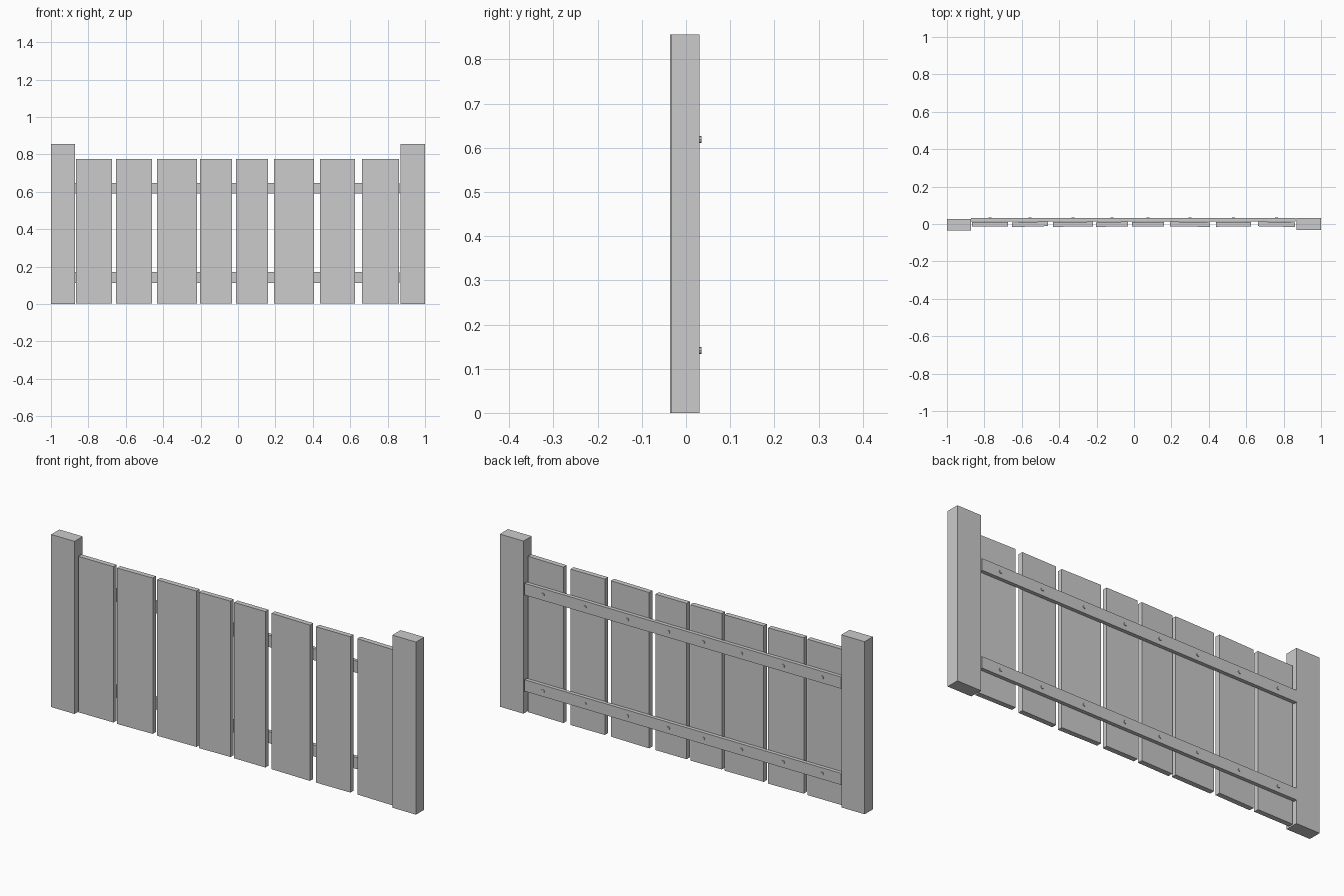
import bpy
import bmesh
from math import radians
from mathutils import Matrix

default_cube = bpy.data.objects.get("Cube")
if default_cube:
    bpy.data.objects.remove(default_cube, do_unlink=True)

# Single plain grey
grey = bpy.data.materials.new("plain_grey")
grey.use_nodes = True
colour = (0.6, 0.6, 0.6, 1)
grey.diffuse_color = colour
grey.node_tree.nodes["Principled BSDF"].inputs["Base Color"].default_value = colour


def finish(name, bm, location, turn=0):
    mesh = bpy.data.meshes.new(name)
    bm.to_mesh(mesh)
    bm.free()
    mesh.materials.append(grey)
    obj = bpy.data.objects.new(name, mesh)
    obj.location = location
    obj.rotation_euler.z = radians(turn)
    bpy.context.collection.objects.link(obj)
    return obj


def box(name, x, y, z, turn=0):
    """Box spanning the given ranges, turned about its own vertical axis."""
    spans = (x, y, z)
    bm = bmesh.new()
    bmesh.ops.create_cube(bm, size=1)
    bmesh.ops.scale(bm, vec=[b - a for a, b in spans], verts=bm.verts)
    return finish(name, bm, [(a + b) / 2 for a, b in spans], turn)


def nail(name, x, z, back):
    """Small round head standing proud of the rail's back face."""
    bm = bmesh.new()
    bmesh.ops.create_cone(bm, cap_ends=True, segments=8, radius1=0.008,
                          radius2=0.008, depth=0.012,
                          matrix=Matrix.Rotation(radians(90), 4, "X"))
    return finish(name, bm, (x, back - 0.006, z))


# End posts
box("right_post", (-1, -0.872), (-0.036, 0.028), (0, 0.856))
box("left_post", (0.87, 1), (-0.033, 0.031), (0, 0.856))

# Horizontal rails behind the planks
rails = {"lower": (0.113, 0.17), "upper": (0.59, 0.648)}
for level, z in rails.items():
    box(level + "_rail", (-0.872, 0.864), (0.013, 0.031), z)

# Uneven planks: left edge, right edge, slight turn
planks = [
    (-0.866, -0.674, 0.3), (-0.652, -0.46, 1.5), (-0.433, -0.219, 0.8),
    (-0.203, -0.032, 1.2), (-0.011, 0.16, 0), (0.193, 0.406, -1),
    (0.438, 0.626, 0.5), (0.663, 0.861, -1.2),
]
for i, (x0, x1, turn) in enumerate(planks, 1):
    box(f"plank_{i}", (x0, x1), (-0.014, 0.011), (0.002, 0.775), turn)
    for level, z in rails.items():
        nail(f"{level}_nail_{i}", (x0 + x1) / 2, sum(z) / 2, 0.035)
